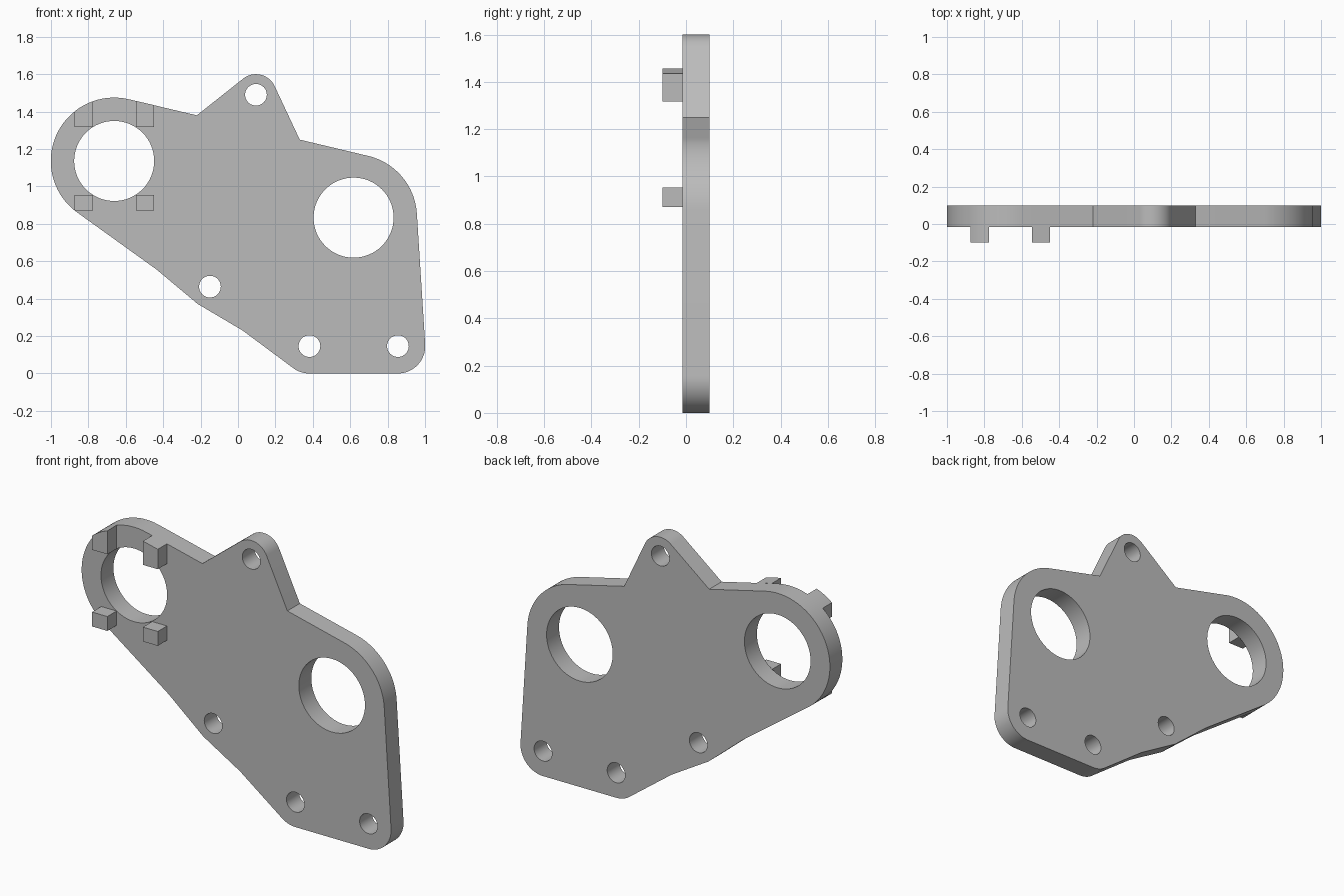
import bpy
import bmesh
from math import cos, sin, radians, sqrt

cube = bpy.data.objects.get("Cube")
if cube:
    bpy.data.objects.remove(cube, do_unlink=True)

grey = bpy.data.materials.new("plain grey")
grey.use_nodes = True
colour = (0.5, 0.5, 0.5, 1)
grey.diffuse_color = colour
grey.node_tree.nodes["Principled BSDF"].inputs["Base Color"].default_value = colour

FRONT, BACK, PEG_FRONT = -0.015, 0.1, -0.1
LOBE_L, LOBE_R, LOBE_RADIUS = (-0.662, 1.136), (0.618, 0.833), 0.339


def arc(centre, radius, start, end, steps=16):
    angles = [radians(start + (end - start) * i / steps) for i in range(steps + 1)]
    return [(centre[0] + radius * cos(a), centre[1] + radius * sin(a)) for a in angles]


def circle(centre, radius, steps=64):
    return arc(centre, radius, 0, 360, steps)[:-1]


def extruded(name, loops, front, back):
    """Solid from closed x-z loops; inner loops become holes."""
    curve = bpy.data.curves.new(name, "CURVE")
    curve.dimensions = "2D"
    curve.fill_mode = "BOTH"
    curve.extrude = (back - front) / 2
    for loop in loops:
        spline = curve.splines.new("POLY")
        spline.points.add(len(loop) - 1)
        for point, (x, z) in zip(spline.points, loop):
            point.co = (x, z, 0, 1)
        spline.use_cyclic_u = True
    temp = bpy.data.objects.new(name + " profile", curve)
    bpy.context.collection.objects.link(temp)
    bpy.context.view_layer.update()
    mesh = bpy.data.meshes.new_from_object(
        temp.evaluated_get(bpy.context.evaluated_depsgraph_get()))
    bpy.data.objects.remove(temp, do_unlink=True)

    # Weld caps to walls and stand the profile upright
    bm = bmesh.new()
    bm.from_mesh(mesh)
    bmesh.ops.remove_doubles(bm, verts=bm.verts, dist=1e-5)
    for v in bm.verts:
        x, y, z = v.co
        v.co = (x, (front + back) / 2 - z, y)
    bmesh.ops.recalc_face_normals(bm, faces=bm.faces)
    bm.to_mesh(mesh)
    bm.free()
    mesh.name = name
    mesh.materials.clear()
    mesh.materials.append(grey)
    obj = bpy.data.objects.new(name, mesh)
    bpy.context.collection.objects.link(obj)
    bpy.ops.object.select_all(action="DESELECT")
    obj.select_set(True)
    bpy.context.view_layer.objects.active = obj
    bpy.ops.object.shade_smooth_by_angle(angle=radians(30))
    return obj


# Plate outline, counter-clockwise from the top ear
ear, boss = (0.096, 1.49), (-0.15, 0.464)
foot_l, foot_r = (0.382, 0.146), (0.855, 0.146)
outline = (
    arc(ear, 0.11, 25, 127.6)
    + [(-0.22, 1.38)]
    + arc(LOBE_L, LOBE_RADIUS, 77, 234.4, 40)
    + [(-0.436, 0.556)]
    + arc(boss, 0.113, 230, 238, 3)
    + [(0.024, 0.23)]
    + arc(foot_l, 0.146, 233.8, 270)
    + arc(foot_r, 0.146, 270, 363.4)
    + arc(LOBE_R, LOBE_RADIUS, 3.4, 77, 24)
    + [(0.33, 1.25)]
)
holes = [circle(c, 0.214) for c in (LOBE_L, LOBE_R)]
holes += [circle(c, 0.058, 40) for c in (ear, boss, foot_l, foot_r)]
extruded("plate", [outline] + holes, FRONT, BACK)


def rim_height(x):
    """Upper edge of the left lobe, running into its straight tangent."""
    dx = x - LOBE_L[0]
    touch = LOBE_RADIUS * cos(radians(77))
    if dx < touch:
        return LOBE_L[1] + sqrt(LOBE_RADIUS ** 2 - dx ** 2)
    return LOBE_L[1] + LOBE_RADIUS * sin(radians(77)) - (dx - touch) / math_slope


math_slope = sin(radians(77)) / cos(radians(77))

# Four locating pegs; the upper pair ends flush with the rim
for side, x0, x1 in (("right", -0.874, -0.775), ("left", -0.545, -0.449)):
    rim = [x1 + (x0 - x1) * i / 8 for i in range(9)]
    top = [(x0, 1.318), (x1, 1.318)] + [(x, rim_height(x)) for x in rim]
    extruded("upper_peg_" + side, [top], PEG_FRONT, FRONT)
    low = [(x0, 0.87), (x1, 0.87), (x1, 0.954), (x0, 0.954)]
    extruded("lower_peg_" + side, [low], PEG_FRONT, FRONT)
